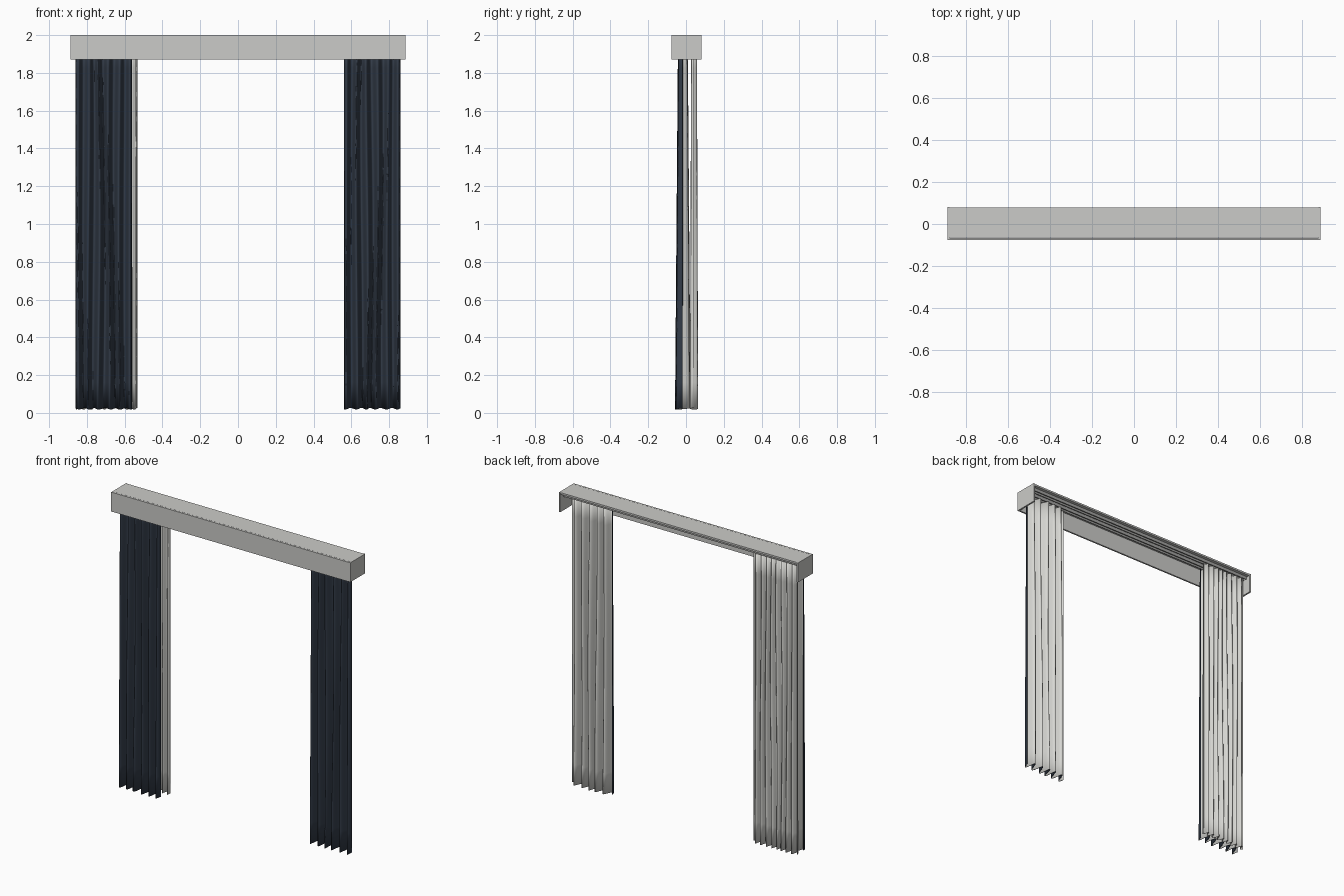
import bpy, bmesh, math, random

random.seed(4)
if "Cube" in bpy.data.objects:
    bpy.data.objects.remove(bpy.data.objects["Cube"])


def material(name, r, g, b):
    m = bpy.data.materials.new(name)
    m.use_nodes = True
    m.diffuse_color = (r, g, b, 1)
    m.node_tree.nodes["Principled BSDF"].inputs["Base Color"].default_value = (r, g, b, 1)
    return m


grey = material("pelmet grey", 0.6, 0.6, 0.58)
navy = material("navy cloth", 0.033, 0.045, 0.066)
lining = material("pale lining", 0.68, 0.68, 0.65)
rail = material("rail grey", 0.36, 0.36, 0.35)


def finish(name, bm, mats):
    me = bpy.data.meshes.new(name)
    bm.to_mesh(me)
    bm.free()
    for m in mats:
        me.materials.append(m)
    ob = bpy.data.objects.new(name, me)
    bpy.context.collection.objects.link(ob)
    return ob


def box(name, lo, hi, mat):
    bm = bmesh.new()
    bmesh.ops.create_cube(bm, size=1)
    for v in bm.verts:
        v.co = [lo[i] + (v.co[i] + 0.5) * (hi[i] - lo[i]) for i in range(3)]
    return finish(name, bm, [mat])


def drape(name, outer, inner, folds, centre, top_depth, low_depth, mats):
    """Pleated sheet, wavy in plan; folds deepen towards the hem."""
    cols, rows, top, hem = int(folds * 12), 14, 1.965, 0.022
    drift = [random.uniform(0, math.tau) for _ in range(3)]
    bm = bmesh.new()
    grid = []
    for r in range(rows + 1):
        h = r / rows
        line = []
        for c in range(cols + 1):
            t = c / cols
            depth = low_depth + (top_depth - low_depth) * h
            angle = math.tau * folds * t
            edge = math.sin(math.pi * t)
            wobble = 0.006 * edge * math.sin(5 * h + drift[0] + 9 * t)
            x = outer + (inner - outer) * t + wobble
            y = centre - depth * math.sin(angle) * (1 - 0.12 * edge * math.sin(7 * t + drift[1]))
            z = hem + (top - hem) * h
            if r == 0:
                z += 0.004 * math.sin(angle + drift[2])
            line.append(bm.verts.new((x, y, z)))
        grid.append(line if inner > outer else line[::-1])
    for a, b in zip(grid, grid[1:]):
        for i in range(cols):
            bm.faces.new((a[i], a[i + 1], b[i + 1], b[i])).smooth = True
    ob = finish(name, bm, mats)
    # cloth thickness, with the second material on the back
    mod = ob.modifiers.new("cloth thickness", "SOLIDIFY")
    mod.thickness = 0.003
    mod.offset = -1
    mod.material_offset = 1
    return ob


# Pelmet: open at the back and underneath
box("pelmet_top", (-0.88, -0.065, 1.988), (0.88, 0.078, 2.0), grey)
box("pelmet_front", (-0.888, -0.077, 1.87), (0.888, -0.066, 2.0), grey)
for side, s in (("right", -1), ("left", 1)):
    xs = sorted((s * 0.877, s * 0.888))
    box(f"pelmet_{side}_end", (xs[0], -0.068, 1.87), (xs[1], 0.082, 2.0), grey)

# Curtain tracks under the top board: a base with two lips each
for label, y in (("front", -0.015), ("back", 0.043)):
    box(f"{label}_track", (-0.872, y - 0.014, 1.98), (0.872, y + 0.014, 1.989), rail)
    for edge, s in (("front", -1), ("back", 1)):
        mid = y + s * 0.012
        box(f"{label}_track_{edge}_lip", (-0.872, mid - 0.002, 1.967),
            (0.872, mid + 0.002, 1.981), rail)

# Lined curtains drawn to both sides, and an inner drape on the right
for side, s in (("right", -1), ("left", 1)):
    drape(f"{side}_curtain", s * 0.86, s * 0.56, 5.5, -0.018, 0.022, 0.036, [navy, lining])
drape("inner_drape", -0.858, -0.532, 8.5, 0.041, 0.013, 0.019, [lining, lining])
